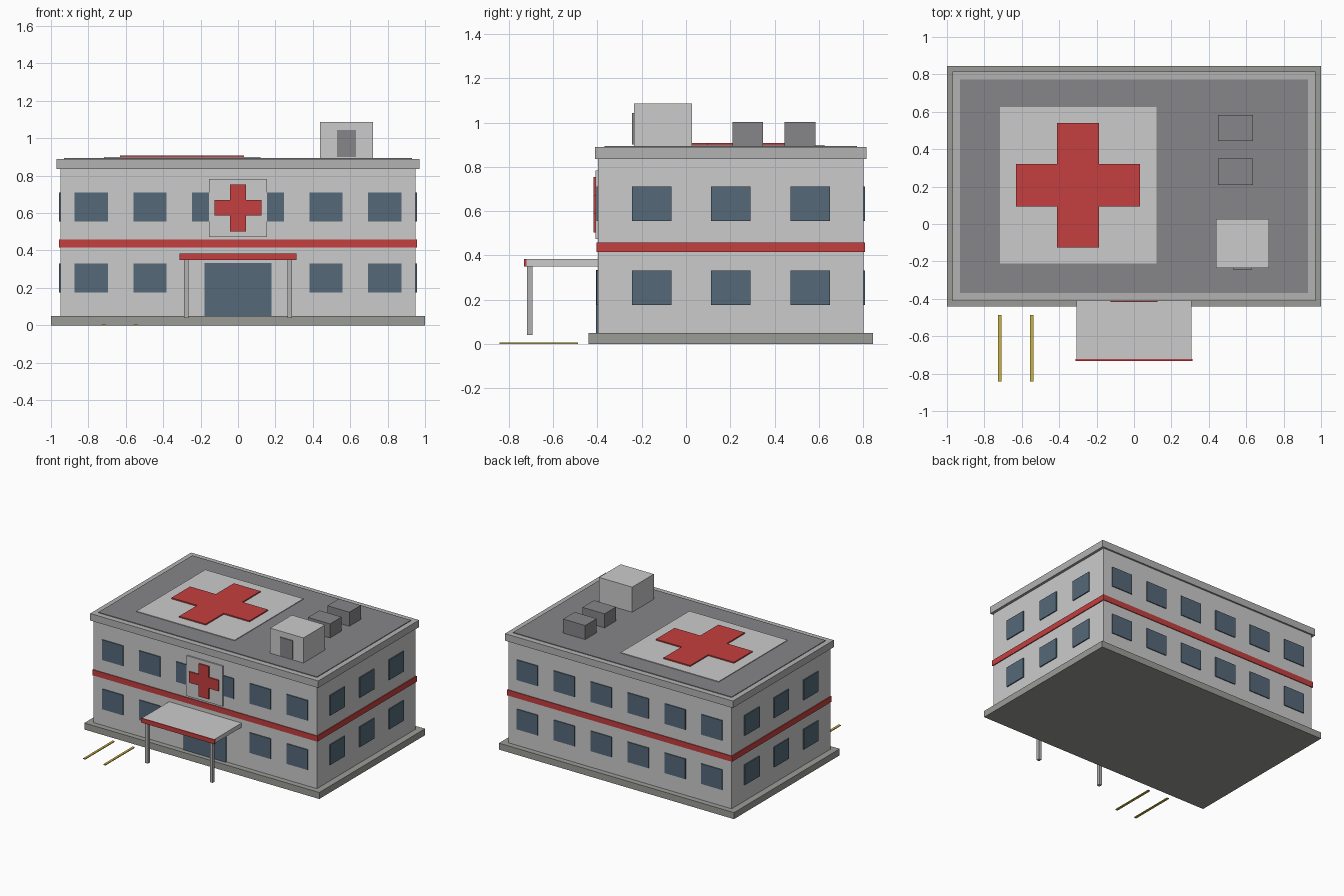
import bpy

if "Cube" in bpy.data.objects:
    bpy.data.objects.remove(bpy.data.objects["Cube"])


def material(name, r, g, b):
    m = bpy.data.materials.new(name)
    m.diffuse_color = (r, g, b, 1)
    m.use_nodes = True
    m.node_tree.nodes["Principled BSDF"].inputs["Base Color"].default_value = m.diffuse_color
    return m


WALL = material("wall", 0.63, 0.63, 0.60)
TRIM = material("trim", 0.45, 0.45, 0.45)
STONE = material("stone", 0.33, 0.33, 0.31)
ROOF = material("roof", 0.24, 0.24, 0.25)
RED = material("red", 0.56, 0.05, 0.05)
GLASS = material("glass", 0.09, 0.14, 0.19)
YELLOW = material("yellow", 0.60, 0.45, 0.06)


def box(name, x, y, z, mat):
    """Box from (min, max) ranges on each axis."""
    bpy.ops.mesh.primitive_cube_add(
        size=1, location=[(a + b) / 2 for a, b in (x, y, z)])
    ob = bpy.context.object
    ob.name = name
    ob.scale = [b - a for a, b in (x, y, z)]
    bpy.ops.object.transform_apply(location=False, rotation=False, scale=True)
    ob.data.materials.append(mat)
    return ob


def around(c, half):
    return (c - half, c + half)


def cross(name, cx, cy, length, width, depth, mat):
    """Extruded plus-shaped outline, lying flat in its local XY plane."""
    a, b = length / 2, width / 2
    outline = [(-b, -a), (b, -a), (b, -b), (a, -b), (a, b), (b, b),
               (b, a), (-b, a), (-b, b), (-a, b), (-a, -b), (-b, -b)]
    n = len(outline)
    verts = [(x + cx, y + cy, z) for z in (0, depth) for x, y in outline]
    faces = [tuple(range(n - 1, -1, -1)), tuple(range(n, 2 * n))]
    faces += [(i, (i + 1) % n, n + (i + 1) % n, n + i) for i in range(n)]
    mesh = bpy.data.meshes.new(name)
    mesh.from_pydata(verts, [], faces)
    ob = bpy.data.objects.new(name, mesh)
    bpy.context.collection.objects.link(ob)
    mesh.materials.append(mat)
    return ob


CY = 0.2025                       # building centre in y
HX, HY = 0.95, 0.60               # wall half sizes
FRONT, BACK = CY - HY, CY + HY

# Main shell
box("foundation", (-1, 1), around(CY, 0.6425), (0, 0.05), STONE)
box("walls", (-HX, HX), (FRONT, BACK), (0.05, 0.84), WALL)
box("red_band", around(0, HX + 0.007), around(CY, HY + 0.006), (0.415, 0.458), RED)
box("parapet", around(0, 0.97), around(CY, 0.613), (0.835, 0.889), TRIM)
box("roof_deck", around(0, 0.93), around(CY, 0.571), (0.885, 0.894), ROOF)

# Windows on all four sides, two floors
W, P = 0.089, 0.007
for floor, z in (("lower", (0.176, 0.331)), ("upper", (0.555, 0.71))):
    for i in range(6):
        x = (i - 2.5) * 0.314
        box(f"back_window_{floor}_{i}", around(x, W), (BACK - 0.01, BACK + P), z, GLASS)
        if floor == "upper" or i not in (2, 3):
            box(f"front_window_{floor}_{i}", around(x, W),
                (FRONT - P, FRONT + 0.01), z, GLASS)
    for i in range(3):
        y = CY + (i - 1) * 0.358
        for side, s in (("left", -1), ("right", 1)):
            box(f"{side}_window_{floor}_{i}", around(s * HX, 0.008), around(y, W), z, GLASS)

# Entrance with canopy
box("entrance_door", around(0, 0.18), (FRONT - 0.008, FRONT + 0.01), (0.05, 0.333), GLASS)
box("canopy", around(0, 0.308), (-0.723, FRONT), (0.35, 0.383), WALL)
box("canopy_fascia", around(0, 0.313), (-0.732, -0.721), (0.349, 0.383), RED)
for side, s in (("left", -1), ("right", 1)):
    box(f"canopy_post_{side}", around(s * 0.276, 0.0115), around(-0.706, 0.0125),
        (0.04, 0.352), TRIM)

# Wall sign with cross
box("sign_panel", around(0, 0.154), (-0.408, FRONT + 0.005), (0.473, 0.783), WALL)
sign = cross("sign_cross", 0, 0.628, 0.252, 0.084, 0.012, RED)
sign.rotation_euler = (1.5707963, 0, 0)
sign.location = (0, -0.406, 0)

# Roof pad and roof equipment
box("roof_pad", (-0.716, 0.119), (-0.211, 0.625), (0.89, 0.899), WALL)
pad_cross = cross("roof_pad_cross", -0.3, 0.207, 0.664, 0.226, 0.013, RED)
pad_cross.location.z = 0.895
box("stair_house", (0.439, 0.722), (-0.236, 0.027), (0.89, 1.087), WALL)
box("stair_house_door", (0.528, 0.632), (-0.243, -0.23), (0.90, 1.043), ROOF)
for i, y in enumerate((0.279, 0.514)):
    box(f"air_unit_{i}", (0.449, 0.637), around(y, 0.07), (0.89, 1.002), ROOF)

# Parking bay lines
for i, x in enumerate((-0.718, -0.547)):
    box(f"parking_line_{i}", around(x, 0.009), (-0.843, -0.487), (0, 0.006), YELLOW)
